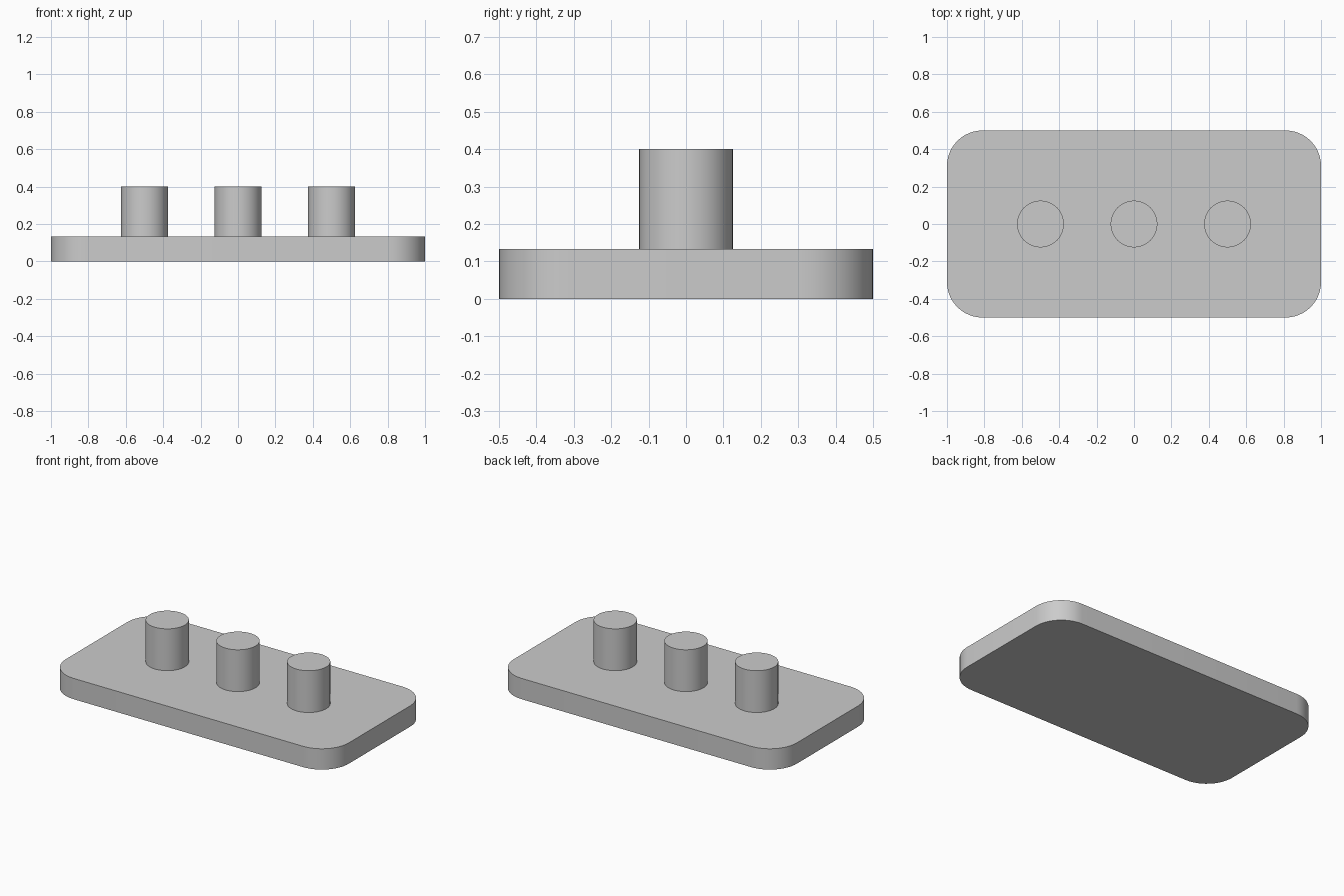
import bpy, bmesh, math

cube = bpy.data.objects.get("Cube")
if cube:
    bpy.data.objects.remove(cube, do_unlink=True)

grey = bpy.data.materials.new("light_grey")
grey.use_nodes = True
colour = (0.6, 0.6, 0.6, 1)
grey.diffuse_color = colour
grey.node_tree.nodes["Principled BSDF"].inputs["Base Color"].default_value = colour

PLATE_TOP, PEG_TOP = 0.133, 0.4


def finish(obj):
    """Apply the shared material and smooth only the rounded sides."""
    obj.data.materials.append(grey)
    bpy.ops.object.select_all(action="DESELECT")
    obj.select_set(True)
    bpy.context.view_layer.objects.active = obj
    bpy.ops.object.shade_smooth_by_angle(angle=math.radians(30))


# Base plate: a box with its four upright edges rounded
mesh = bpy.data.meshes.new("base_plate")
bm = bmesh.new()
bmesh.ops.create_cube(bm, size=1)
bmesh.ops.scale(bm, vec=(2, 1, PLATE_TOP), verts=bm.verts)
bmesh.ops.translate(bm, vec=(0, 0, PLATE_TOP / 2), verts=bm.verts)
upright = [e for e in bm.edges if abs(e.verts[0].co.z - e.verts[1].co.z) > 0.01]
bmesh.ops.bevel(bm, geom=upright, offset=0.19, offset_type="OFFSET",
                segments=12, profile=0.5, affect="EDGES")
bm.to_mesh(mesh)
bm.free()
plate = bpy.data.objects.new("base_plate", mesh)
bpy.context.collection.objects.link(plate)
finish(plate)

# Three round pegs in a row along the plate
for name, x in (("right_peg", -0.5), ("middle_peg", 0), ("left_peg", 0.5)):
    bpy.ops.mesh.primitive_cylinder_add(
        vertices=48, radius=0.125, depth=PEG_TOP - PLATE_TOP,
        location=(x, 0, (PLATE_TOP + PEG_TOP) / 2))
    peg = bpy.context.object
    peg.name = name
    finish(peg)
